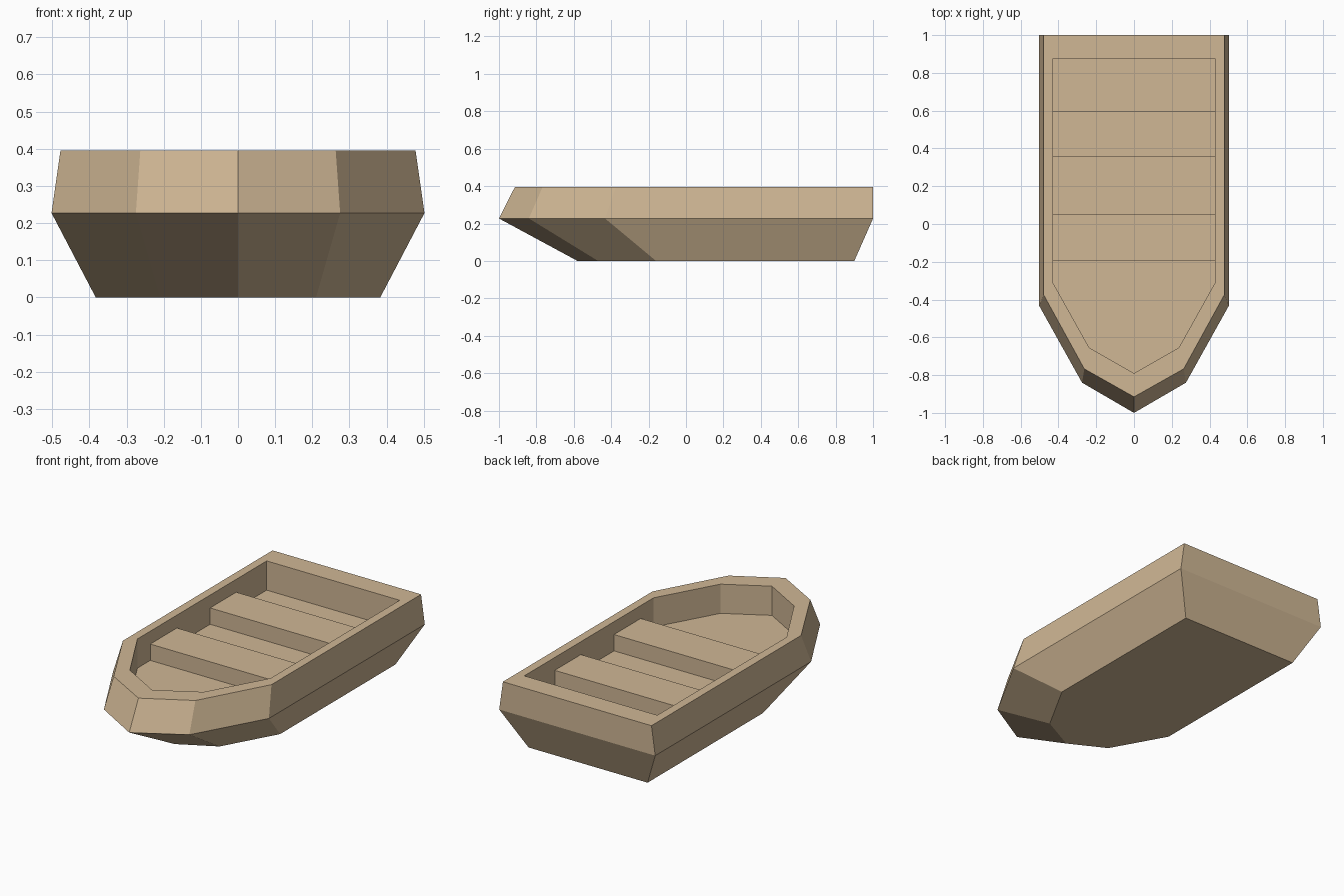
import bpy, bmesh

if "Cube" in bpy.data.objects:
    bpy.data.objects.remove(bpy.data.objects["Cube"])

# Single wood colour
wood = bpy.data.materials.new("tan wood")
wood.diffuse_color = (0.63, 0.475, 0.30, 1)
wood.use_nodes = True
wood.node_tree.nodes["Principled BSDF"].inputs["Base Color"].default_value = wood.diffuse_color


def finish(bm, name):
    bmesh.ops.recalc_face_normals(bm, faces=bm.faces)
    mesh = bpy.data.meshes.new(name)
    bm.to_mesh(mesh)
    bm.free()
    mesh.materials.append(wood)
    obj = bpy.data.objects.new(name, mesh)
    bpy.context.collection.objects.link(obj)
    return obj


def ring(bm, z, half):
    # half outline runs from bow tip to stern, then is mirrored in x
    outline = half + [(-x, y) for x, y in reversed(half[1:])]
    return [bm.verts.new((x, y, z)) for x, y in outline]


# Hull: rings from the bottom, over the rim, down to the inner floor
FLOOR, RIM = 0.225, 0.395
inner = [(0, -0.79), (0.237, -0.655), (0.428, -0.313), (0.428, 0.875)]
sections = [
    (0.0, [(0, -0.58), (0.21, -0.47), (0.383, -0.16), (0.383, 0.90)]),
    (0.227, [(0, -1.0), (0.275, -0.84), (0.502, -0.433), (0.502, 1.0)]),
    (RIM, [(0, -0.915), (0.263, -0.767), (0.478, -0.375), (0.478, 1.0)]),
    (RIM, inner),
    (FLOOR, inner),
]
bm = bmesh.new()
rings = [ring(bm, z, half) for z, half in sections]
n = len(rings[0])
for a, b in zip(rings, rings[1:]):
    for i in range(n):
        j = (i + 1) % n
        bm.faces.new((a[i], a[j], b[j], b[i]))
bm.faces.new(rings[0])
bm.faces.new(rings[-1])
finish(bm, "hull")

# Two bench seats spanning the inside
for name, y0, y1 in (("front_seat", -0.195, 0.05), ("rear_seat", 0.355, 0.595)):
    bm = bmesh.new()
    bmesh.ops.create_cube(bm, size=1)
    z0, z1 = FLOOR - 0.005, 0.32
    for v in bm.verts:
        v.co.x *= 0.86
        v.co.y = y0 if v.co.y < 0 else y1
        v.co.z = z0 if v.co.z < 0 else z1
    finish(bm, name)
